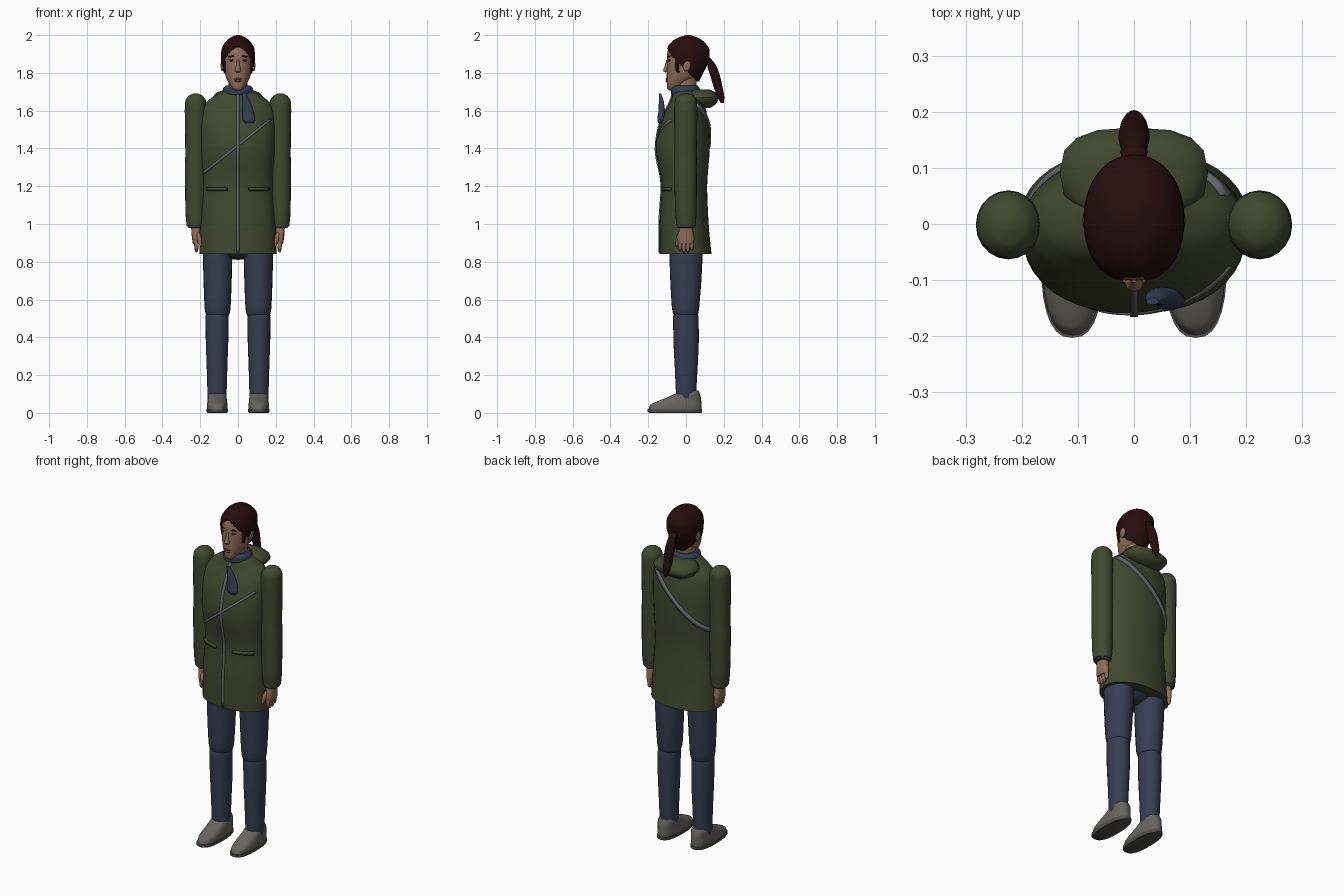
import bpy, bmesh, math
from mathutils import Vector

if "Cube" in bpy.data.objects:
    bpy.data.objects.remove(bpy.data.objects["Cube"])


def material(name, r, g, b):
    m = bpy.data.materials.new(name)
    m.diffuse_color = (r, g, b, 1)
    m.use_nodes = True
    m.node_tree.nodes["Principled BSDF"].inputs["Base Color"].default_value = m.diffuse_color
    return m


COAT = material("olive coat", .055, .065, .030)
JEANS = material("blue denim", .036, .048, .082)
SCARF = material("scarf blue", .036, .050, .090)
HAIR = material("dark red hair", .020, .004, .005)
SKIN = material("skin", .29, .155, .10)
SHOE = material("grey shoe", .14, .132, .12)
SOLE = material("sole grey", .085, .082, .078)
METAL = material("grey trim", .13, .13, .14)
LIPS = material("lips", .19, .07, .06)
EYE = material("eye dark", .015, .012, .01)


def sample(table, z):
    """Monotone cubic interpolation of the rows (z, half width, front y, back y)."""
    i = 0
    while i < len(table) - 2 and z > table[i + 1][0]:
        i += 1
    h = table[i + 1][0] - table[i][0]
    t = min(max((z - table[i][0]) / h, 0), 1)

    def tangent(k, c):
        def slope(j):
            return (table[j + 1][c] - table[j][c]) / (table[j + 1][0] - table[j][0])
        if k == 0:
            return slope(0)
        if k == len(table) - 1:
            return slope(k - 1)
        a, b = slope(k - 1), slope(k)
        return 2 * a * b / (a + b) if a * b > 0 else 0

    out = []
    for c in range(1, len(table[0])):
        a, b = table[i][c], table[i + 1][c]
        out.append((2*t**3 - 3*t*t + 1) * a + (t**3 - 2*t*t + t) * h * tangent(i, c)
                   + (3*t*t - 2*t**3) * b + (t**3 - t*t) * h * tangent(i + 1, c))
    return out


def finish(name, bm, mats, angle=40, rule=None):
    bmesh.ops.recalc_face_normals(bm, faces=bm.faces)
    for f in bm.faces:
        f.smooth = True
        if rule:
            f.material_index = rule(f.calc_center_median())
    me = bpy.data.meshes.new(name)
    bm.to_mesh(me)
    bm.free()
    for m in mats:
        me.materials.append(m)
    me.set_sharp_from_angle(angle=math.radians(angle))
    ob = bpy.data.objects.new(name, me)
    bpy.context.collection.objects.link(ob)
    return ob


def loft(name, table, mats, cx=0, n=24, p=2.0, per=4, rule=None, drop=None):
    """Stack superellipse rings up z."""
    bm = bmesh.new()
    zs = [a[0] + (b[0] - a[0]) * k / per for a, b in zip(table, table[1:]) for k in range(per)]
    rings = []
    for z in zs + [table[-1][0]]:
        r, yf, yb, *off = sample(table, z)
        ring = []
        for k in range(n):
            a = 2 * math.pi * k / n
            u, v = math.cos(a), math.sin(a)
            u = math.copysign(abs(u) ** (2 / p), u)
            v = math.copysign(abs(v) ** (2 / p), v)
            ring.append(bm.verts.new((cx + (off[0] if off else 0) + r * u,
                                      (yf + yb) / 2 + (yb - yf) / 2 * v, z)))
        rings.append(ring)
    for a, b in zip(rings, rings[1:]):
        for k in range(n):
            bm.faces.new((a[k], a[(k + 1) % n], b[(k + 1) % n], b[k]))
    bm.faces.new(rings[0])
    bm.faces.new(rings[-1])
    if drop:
        bmesh.ops.recalc_face_normals(bm, faces=bm.faces)
        gone = [f for f in bm.faces if drop(f.calc_center_median())]
        bmesh.ops.delete(bm, geom=gone, context='FACES')
    return finish(name, bm, mats, rule=rule)


def ball(name, loc, size, mat, rot=(0, 0, 0)):
    bm = bmesh.new()
    bmesh.ops.create_uvsphere(bm, u_segments=16, v_segments=10, radius=1)
    bmesh.ops.scale(bm, vec=size, verts=bm.verts)
    ob = finish(name, bm, [mat], 60)
    ob.location, ob.rotation_euler = loc, rot
    return ob


# Coat body
P = 2.2
BODY = [(.84, .205, -.14, .135), (1.0, .2, -.14, .12), (1.2, .187, -.129, .112),
        (1.4, .198, -.16, .125), (1.5, .2, -.147, .122), (1.6, .193, -.108, .107),
        (1.65, .162, -.082, .092), (1.69, .105, -.07, .08), (1.715, .06, -.06, .065)]
loft("coat", BODY, [COAT], n=40, p=P)


def on_coat(x, z, side):
    r, yf, yb = sample(BODY, z)
    d = (1 - min(abs(x) / r, 1) ** P) ** (1 / P)
    return Vector((max(-r, min(r, x)), (yf + yb) / 2 + side * (yb - yf) / 2 * d, z))


def band(name, start, end, side, half, thick, mat, n=28):
    """Strip laid on the coat between two (x, z) points."""
    a, b = Vector(start), Vector(end)
    d = (b - a).normalized()
    w = Vector((-d.y, d.x)) * half
    bm = bmesh.new()
    rows = []
    for k in range(n + 1):
        q = a.lerp(b, k / n)
        rows.append([bm.verts.new(on_coat(*(q + w * s), side)) for s in (-1, 1)])
    for r, s in zip(rows, rows[1:]):
        bm.faces.new((r[0], r[1], s[1], s[0]))
    ob = finish(name, bm, [mat])
    mod = ob.modifiers.new("thickness", 'SOLIDIFY')
    mod.thickness, mod.offset = thick, 0


# Zip, pocket flaps and the diagonal bag strap
band("zip", (0, .85), (0, 1.69), -1, .007, .012, METAL)
for s in (-1, 1):
    band("pocket_flap", (s * .055, 1.185), (s * .16, 1.185), -1, .009, .02, COAT, 8)
band("strap_front", (-.19, 1.264), (.17, 1.552), -1, .006, .006, METAL)
band("strap_back", (-.19, 1.31), (.16, 1.63), 1, .011, .02, METAL)

# Hood folded on the back
loft("hood", [(1.615, .06, .07, .13), (1.64, .115, .03, .163), (1.67, .132, .01, .172),
              (1.697, .112, .01, .155), (1.712, .06, .03, .125)], [COAT], n=16, p=2.7, per=2)

# Scarf collar and hanging end
loft("scarf_collar", [(1.675, .07, -.065, .065), (1.69, .082, -.08, .075), (1.715, .08, -.08, .073),
                      (1.733, .066, -.066, .062)], [SCARF], per=3)
loft("scarf_end", [(1.535, .022, -.145, -.125, .06), (1.55, .033, -.152, -.118, .058),
                   (1.6, .03, -.146, -.112, .052), (1.65, .022, -.144, -.118, .042),
                   (1.69, .011, -.144, -.132, .033)], [SCARF], n=16)

# Pelvis between the legs
ball("pelvis", (0, 0, .9), (.13, .1, .09), JEANS)

for s in (-1, 1):
    # Sleeve, cuff and hand
    loft("sleeve", [(.99, .048, -.05, .05), (1.06, .054, -.057, .056), (1.3, .057, -.062, .058),
                    (1.37, .055, -.061, .057), (1.6, .058, -.063, .06), (1.65, .055, -.06, .058),
                    (1.68, .036, -.04, .04), (1.692, .008, -.01, .01)], [COAT], s * .224, 20)
    loft("cuff", [(.978, .037, -.041, .041), (.984, .043, -.046, .046), (1.01, .043, -.046, .046)],
         [SCARF], s * .224, 20, per=1)
    loft("palm", [(.895, .017, -.04, .04), (.92, .021, -.044, .044), (.95, .024, -.04, .04),
                  (1.0, .027, -.03, .03)], [SKIN], s * .222, 16, 2.4)
    for y, low in ((-.031, .858), (-.0105, .848), (.0105, .85), (.031, .862)):
        ball("finger", (s * .22, y, (low + .93) / 2), (.012, .0115, (.93 - low) / 2), SKIN)
    ball("thumb", (s * .203, -.04, .918), (.013, .013, .042), SKIN, (-.2, s * .25, 0))

    # Trouser leg
    loft("thigh", [(.505, .04, -.045, .045), (.52, .062, -.066, .063), (.56, .069, -.075, .07),
                   (.84, .078, -.088, .088), (.95, .08, -.09, .09)], [JEANS], s * .108)
    loft("shin", [(.075, .05, -.052, .052), (.25, .055, -.06, .062), (.4, .06, -.067, .068),
                  (.515, .061, -.068, .065), (.535, .045, -.05, .05)], [JEANS], s * .111)

    # Shoe with a darker sole
    loft("sole", [(0, .052, -.195, .08), (.006, .056, -.203, .086), (.02, .056, -.203, .086)],
         [SOLE], s * .11, 28, 2.5, per=1)
    loft("shoe", [(.018, .054, -.199, .083), (.04, .054, -.19, .083), (.06, .052, -.155, .081),
                  (.08, .05, -.105, .079), (.1, .048, -.06, .074), (.118, .035, .0, .066)],
         [SHOE], s * .11, 28, 2.4)

# Neck and head
loft("neck", [(1.66, .055, -.055, .06), (1.73, .051, -.055, .056), (1.8, .052, -.05, .06)], [SKIN])
loft("head", [(1.708, .014, -.092, -.06), (1.72, .03, -.1, -.03), (1.75, .05, -.102, .02),
              (1.79, .068, -.102, .07), (1.84, .077, -.101, .095), (1.89, .081, -.101, .112),
              (1.93, .076, -.092, .108), (1.965, .055, -.06, .08), (1.988, .015, -.01, .03)],
     [SKIN], n=32, p=2.1)


# Hair shell, with the face opening cut by a hairline rule
def face_opening(c):
    if c.y < -.055:
        return c.z < 1.94 - 12 * c.x * c.x
    if c.y < -.035:
        return c.z < 1.80
    return c.y < .06 and c.z < 1.815 - .9 * c.y


hair = loft("hair", [(1.755, .045, -.01, .07), (1.79, .07, -.08, .086), (1.83, .084, -.102, .107),
                     (1.88, .09, -.109, .123), (1.92, .088, -.105, .124), (1.96, .07, -.08, .1),
                     (1.985, .043, -.045, .066), (2.0, .01, 0, .025)],
            [HAIR], n=64, p=2.1, per=6, drop=face_opening)
hair.modifiers.new("thickness", 'SOLIDIFY').thickness = .008
loft("ponytail", [(1.64, .007, .184, .2), (1.67, .017, .168, .203), (1.72, .025, .148, .194),
                  (1.78, .028, .13, .181), (1.83, .024, .115, .164), (1.86, .018, .11, .145),
                  (1.875, .008, .112, .128)], [HAIR], n=16)
ball("hair_tie", (0, .128, 1.862), (.025, .012, .022), HAIR, (.5, 0, 0))

# Facial features
loft("nose", [(1.802, .009, -.108, -.09), (1.812, .016, -.121, -.09), (1.835, .01, -.114, -.09),
              (1.87, .006, -.104, -.09)], [SKIN], n=12)
ball("upper_lip", (0, -.102, 1.768), (.022, .006, .005), LIPS)
ball("lower_lip", (0, -.101, 1.757), (.019, .007, .006), LIPS)
for s in (-1, 1):
    ball("eye", (s * .034, -.09, 1.866), (.013, .005, .006), EYE, (0, 0, s * .35))
    ball("eyebrow", (s * .035, -.092, 1.887), (.018, .005, .004), HAIR, (0, s * .1, s * .35))
    ball("ear", (s * .083, .005, 1.838), (.009, .02, .03), SKIN, (-.2, 0, 0))
